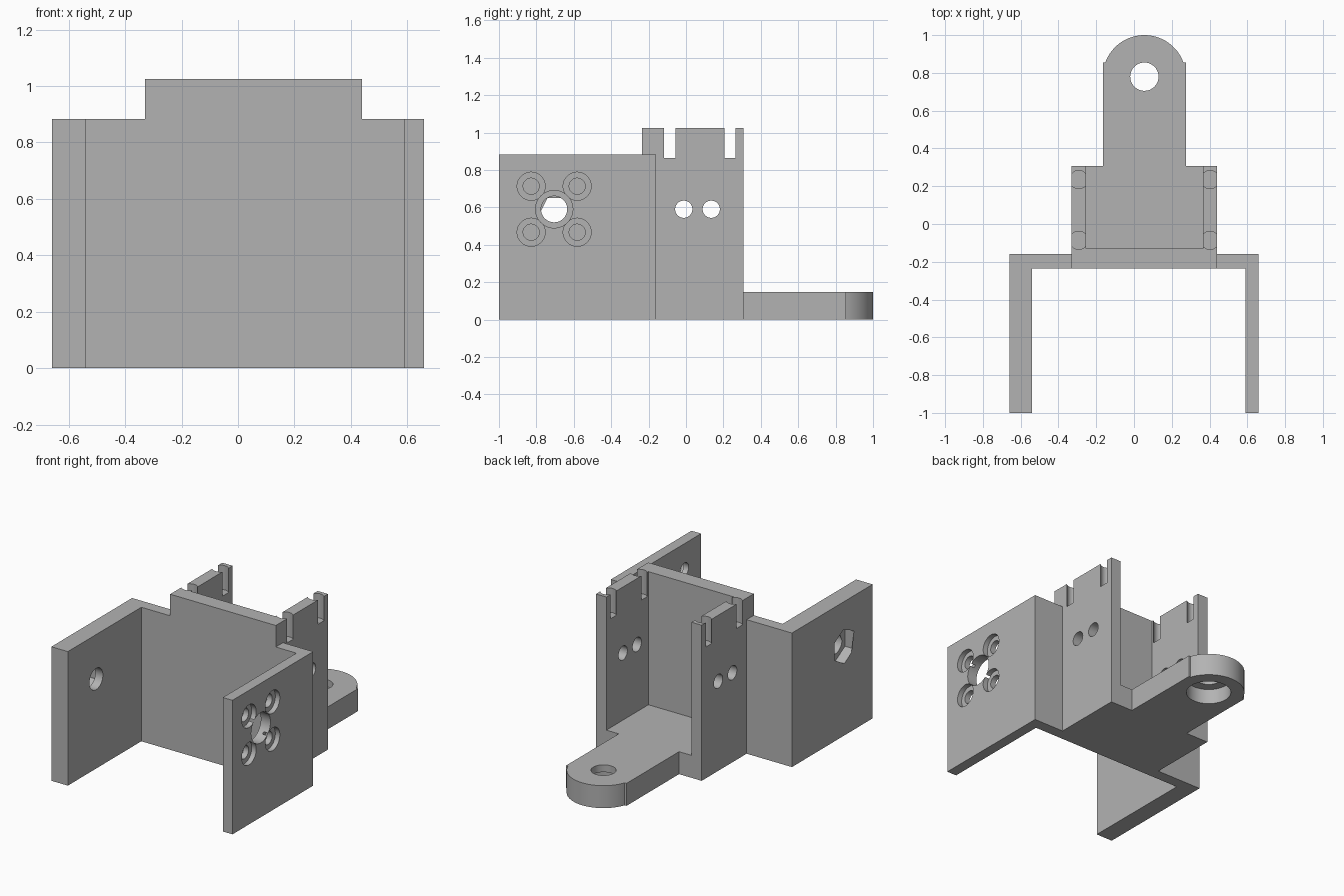
import bpy
import bmesh
import math
from mathutils import Vector

cube = bpy.data.objects.get("Cube")
if cube:
    bpy.data.objects.remove(cube, do_unlink=True)

grey = bpy.data.materials.new("plain grey")
grey.use_nodes = True
colour = (0.45, 0.45, 0.45, 1)
grey.diffuse_color = colour
grey.node_tree.nodes["Principled BSDF"].inputs["Base Color"].default_value = colour


def add_object(name, bm):
    bmesh.ops.recalc_face_normals(bm, faces=bm.faces)
    mesh = bpy.data.meshes.new(name)
    bm.to_mesh(mesh)
    bm.free()
    mesh.materials.append(grey)
    obj = bpy.data.objects.new(name, mesh)
    bpy.context.collection.objects.link(obj)
    return obj


def extrude_plan(name, outline, height):
    """Raise a plan outline from the ground to the given height."""
    bm = bmesh.new()
    base = bm.faces.new([bm.verts.new((x, y, 0)) for x, y in outline])
    top = bmesh.ops.extrude_face_region(bm, geom=[base])["geom"]
    verts = [v for v in top if isinstance(v, bmesh.types.BMVert)]
    bmesh.ops.translate(bm, verts=verts, vec=(0, 0, height))
    return add_object(name, bm)


def drill(obj, start, end, radius, sides=48):
    """Cut a round or polygonal hole from start to end, then drop the cutter."""
    start, end = Vector(start), Vector(end)
    axis = end - start
    bm = bmesh.new()
    bmesh.ops.create_cone(bm, cap_ends=True, segments=sides, radius1=radius,
                          radius2=radius, depth=axis.length)
    bmesh.ops.rotate(bm, verts=bm.verts,
                     matrix=Vector((0, 0, 1)).rotation_difference(axis).to_matrix())
    bmesh.ops.translate(bm, verts=bm.verts, vec=(start + end) / 2)
    cutter = add_object("hole_cutter", bm)
    cutter.hide_render = True
    mod = obj.modifiers.new("hole", 'BOOLEAN')
    mod.operation = 'DIFFERENCE'
    mod.solver = 'EXACT'
    mod.object = cutter
    bpy.context.view_layer.objects.active = obj
    bpy.ops.object.modifier_apply(modifier=mod.name)
    bpy.data.objects.remove(cutter, do_unlink=True)


front, back, inner = -0.235, -0.16, -0.13
left, right, wall = 0.44, -0.33, 0.075
rear, centre_x = 0.308, 0.055
axle_y, axle_z = -0.705, 0.59

# Thick right arm: axle hole with a hexagonal nut pocket on its outside
right_arm = extrude_plan("right_arm", [
    (-0.66, -1), (-0.54, -1), (-0.54, front), (right, front),
    (right, back), (-0.66, back)], 0.883)
drill(right_arm, (-0.8, axle_y, axle_z), (-0.4, axle_y, axle_z), 0.07)
# the hexagon has its points up and down
drill(right_arm, (-0.8, axle_y, axle_z), (-0.595, axle_y, axle_z), 0.116, 6)
pocket = [v for v in right_arm.data.vertices
          if abs(v.co.x + 0.66) < 0.001 and math.hypot(v.co.y - axle_y, v.co.z - axle_z) < 0.13]
if pocket and max(v.co.z for v in pocket) - axle_z < 0.11:
    for v in right_arm.data.vertices:
        dy, dz = v.co.y - axle_y, v.co.z - axle_z
        if 0.1 < math.hypot(dy, dz) < 0.13:
            v.co.y, v.co.z = axle_y - dz, axle_z + dy

# Thin left arm: boss hole and four counterbored screw holes
left_arm = extrude_plan("left_arm", [
    (0.66, -1), (0.66, back), (left, back), (left, front),
    (0.59, front), (0.59, -1)], 0.883)
drill(left_arm, (0.5, axle_y, axle_z), (0.8, axle_y, axle_z), 0.1)
for dy in (-0.123, 0.123):
    for dz in (-0.123, 0.123):
        y, z = axle_y + dy, axle_z + dz
        drill(left_arm, (0.5, y, z), (0.8, y, z), 0.043)
        drill(left_arm, (0.627, y, z), (0.8, y, z), 0.075)

# Cradle: front wall with two side walls behind it
cradle = extrude_plan("cradle_walls", [
    (right, front), (left, front), (left, rear), (left - wall, rear),
    (left - wall, inner), (right + wall, inner), (right + wall, rear),
    (right, rear)], 1.025)
for y in (-0.012, 0.135):
    drill(cradle, (-0.6, y, axle_z), (0.6, y, axle_z), 0.046)
for x in (left - wall / 2, right + wall / 2):
    for y in (-0.0865, 0.235):
        drill(cradle, (x, y, 0.865), (x, y, 1.2), 0.048)

# Floor with the rounded mounting tongue
eye_y, eye_r, half = 0.78, 0.22, 0.22
first = math.asin(0.075 / eye_r)
arc = []
for i in range(33):
    a = first + (math.pi - 2 * first) * i / 32
    arc.append((centre_x + eye_r * math.cos(a), eye_y + eye_r * math.sin(a)))
tongue = extrude_plan("floor_and_tongue", [
    (right + wall, inner), (left - wall, inner), (left - wall, rear),
    (centre_x + half, rear), (centre_x + half, eye_y + 0.075)] + arc + [
    (centre_x - half, eye_y + 0.075), (centre_x - half, rear),
    (right + wall, rear)], 0.148)
drill(tongue, (centre_x, eye_y, -0.2), (centre_x, eye_y, 0.3), 0.075)
drill(tongue, (centre_x, eye_y, -0.2), (centre_x, eye_y, 0.1), 0.137)

# Smooth the curved walls, keep the corners sharp
bpy.ops.object.select_all(action='DESELECT')
for obj in (right_arm, left_arm, cradle, tongue):
    obj.select_set(True)
bpy.context.view_layer.objects.active = tongue
bpy.ops.object.shade_smooth_by_angle(angle=math.radians(30))
